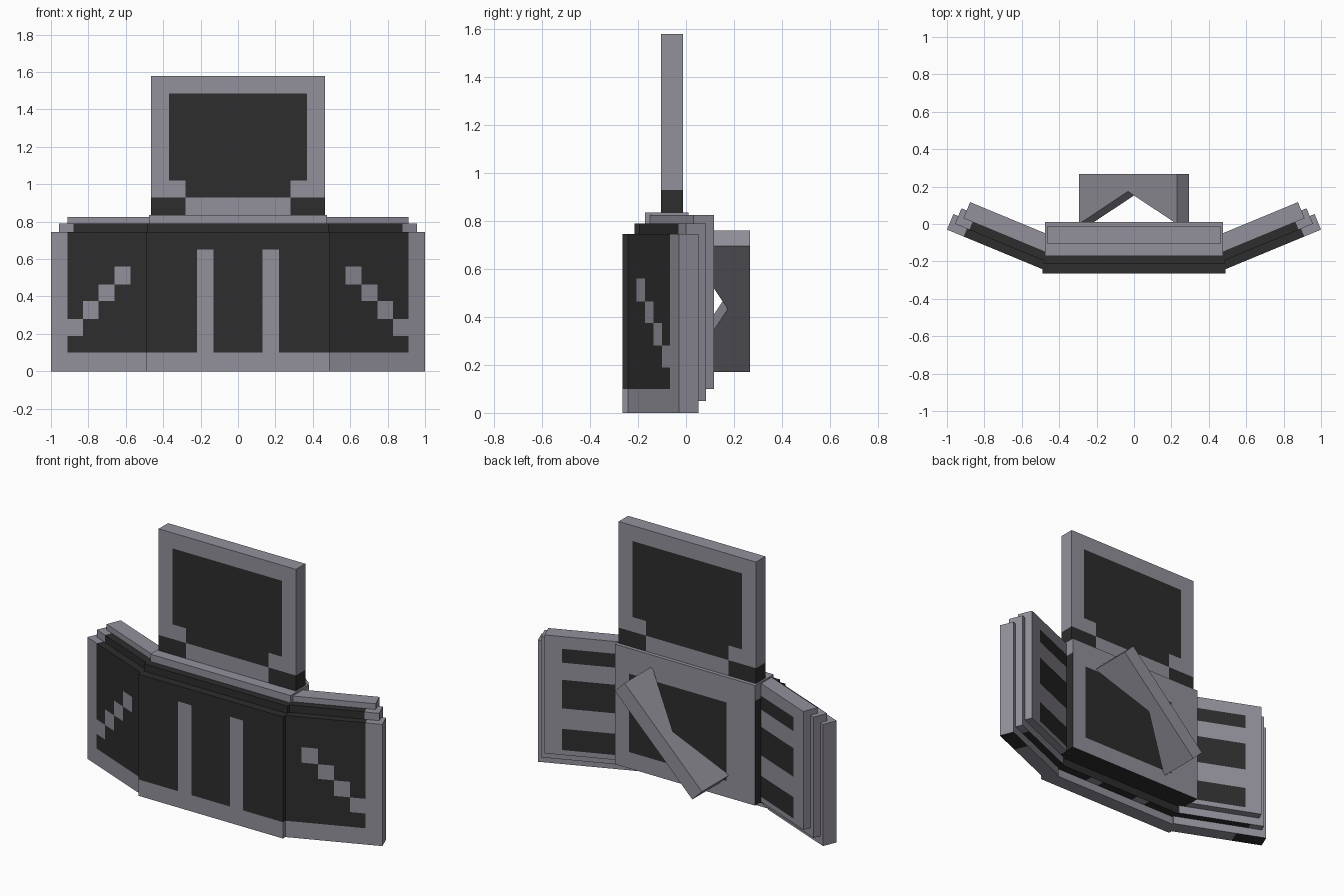
import bpy, bmesh, math
from mathutils import Matrix, Vector

cube = bpy.data.objects.get("Cube")
if cube:
    bpy.data.objects.remove(cube, do_unlink=True)


def material(name, rgb):
    m = bpy.data.materials.new(name)
    m.use_nodes = True
    m.diffuse_color = (*rgb, 1)
    bsdf = next(n for n in m.node_tree.nodes if n.type == 'BSDF_PRINCIPLED')
    bsdf.inputs["Base Color"].default_value = (*rgb, 1)
    bsdf.inputs["Roughness"].default_value = 0.8
    return m


MATS = [material("warm grey", (0.29, 0.28, 0.325)),
        material("charcoal", (0.026, 0.026, 0.026))]


def finish(name, bm, matrix=None):
    if matrix:
        bm.transform(matrix)
    bmesh.ops.recalc_face_normals(bm, faces=bm.faces)
    mesh = bpy.data.meshes.new(name)
    bm.to_mesh(mesh)
    bm.free()
    for m in MATS:
        mesh.materials.append(m)
    obj = bpy.data.objects.new(name, mesh)
    bpy.context.collection.objects.link(obj)


def panel(name, x, y, z, rule, xs=(), zs=(), matrix=None):
    """Box cut along xs and zs; rule(x, z, side) says which faces are dark."""
    bm = bmesh.new()
    bmesh.ops.create_cube(bm, size=1)
    lo, hi = map(Vector, zip(x, y, z))
    bm.transform(Matrix.Translation((lo + hi) / 2) @ Matrix.Diagonal((*(hi - lo), 1)))
    for axis, cuts in ((Vector((1, 0, 0)), xs), (Vector((0, 0, 1)), zs)):
        for c in cuts:
            bmesh.ops.bisect_plane(bm, geom=bm.verts[:] + bm.edges[:] + bm.faces[:],
                                   plane_co=axis * c, plane_no=axis)
    bm.normal_update()
    for f in bm.faces:
        c, n = f.calc_center_median(), f.normal
        side = ("front" if n.y < -.5 else "back" if n.y > .5 else
                "top" if n.z > .5 else "bottom" if n.z < -.5 else "end")
        f.material_index = int(rule(c.x, c.z, side))
    finish(name, bm, matrix)


# Upper plate with a dark screen and dark lower corners
def upper_rule(x, z, side):
    if z < .93:
        return abs(x) > .28
    return side in ("front", "back") and z < 1.485 and abs(x) < (.28 if z < 1.02 else .37)


panel("upper_plate", (-.465, .465), (-.104, -.013), (.82, 1.58), upper_rule,
      (-.37, -.28, .28, .37), (.93, 1.02, 1.485))


# Centre layers, front to back
def centre_front_rule(x, z, side):
    stripe = .13 < abs(x) < .22 and z < .65
    return side == "top" or (side in ("front", "end") and z > .1 and not stripe)


def centre_middle_rule(x, z, side):
    return side != "bottom" or not .13 < abs(x) < .22


def centre_back_rule(x, z, side):
    if side == "back":
        return -.28 < x < .38 and .2 < z < .68
    return side == "bottom" or (side == "end" and z < .74)


stripes = (-.22, -.13, .13, .22)
panel("centre_front_layer", (-.49, .49), (-.265, -.175), (0, .745),
      centre_front_rule, stripes, (.1, .65))
panel("centre_middle_layer", (-.485, .485), (-.215, -.125), (.05, .79),
      centre_middle_rule, stripes)
panel("centre_back_layer", (-.475, .475), (-.17, .01), (.1, .835),
      centre_back_rule, (-.28, .38), (.2, .68, .74))


# Wing layers, measured inwards from the outer front corner
STEPS_X = (-.46, -.368, -.276, -.184, -.097)
STEPS_Z = (.56, .465, .375, .28, .19)


def wing_front_rule(x, z, side):
    if side == "bottom":
        return x > -.184
    if side == "top":
        return x < -.097
    stair = any(STEPS_X[i] < x < STEPS_X[i + 1] and STEPS_Z[i + 1] < z < STEPS_Z[i]
                for i in range(4))
    return side == "front" and x < -.097 and z > .1 and not stair


def wing_middle_rule(x, z, side):
    return side in ("front", "top", "bottom") and x < -.111


BARS = ((.13, .26), (.385, .56), (.665, .75))


def wing_back_rule(x, z, side):
    return side == "back" and x < -.158 and any(a < z < b for a, b in BARS)


for name, sign in (("left", 1), ("right", -1)):
    place = (Matrix.Diagonal((sign, 1, 1, 1)) @ Matrix.Translation((1, -.03, 0))
             @ Matrix.Rotation(math.radians(22.5), 4, 'Z'))
    panel(name + "_wing_front_layer", (-.57, 0), (0, .09), (0, .745),
          wing_front_rule, STEPS_X, STEPS_Z + (.1,), place)
    panel(name + "_wing_middle_layer", (-.55, -.028), (.045, .135), (.05, .79),
          wing_middle_rule, (-.111,), (), place)
    panel(name + "_wing_back_layer", (-.53, -.058), (.09, .183), (.1, .825),
          wing_back_rule, (-.158,), [v for bar in BARS for v in bar], place)

# Diagonal handle: a bar with a V-shaped hollow against the back
bm = bmesh.new()
profile = ((-.371, .267), (.371, .267), (.371, 0), (0, .174), (-.371, 0))
face = bm.faces.new([bm.verts.new((s, y, -.046)) for s, y in profile])
ext = bmesh.ops.extrude_face_region(bm, geom=[face])["geom"]
bmesh.ops.translate(bm, vec=(0, 0, .092),
                    verts=[v for v in ext if isinstance(v, bmesh.types.BMVert)])
finish("diagonal_handle", bm,
       Matrix.Translation((0, 0, .465)) @ Matrix.Rotation(math.radians(-45), 4, 'Y'))
